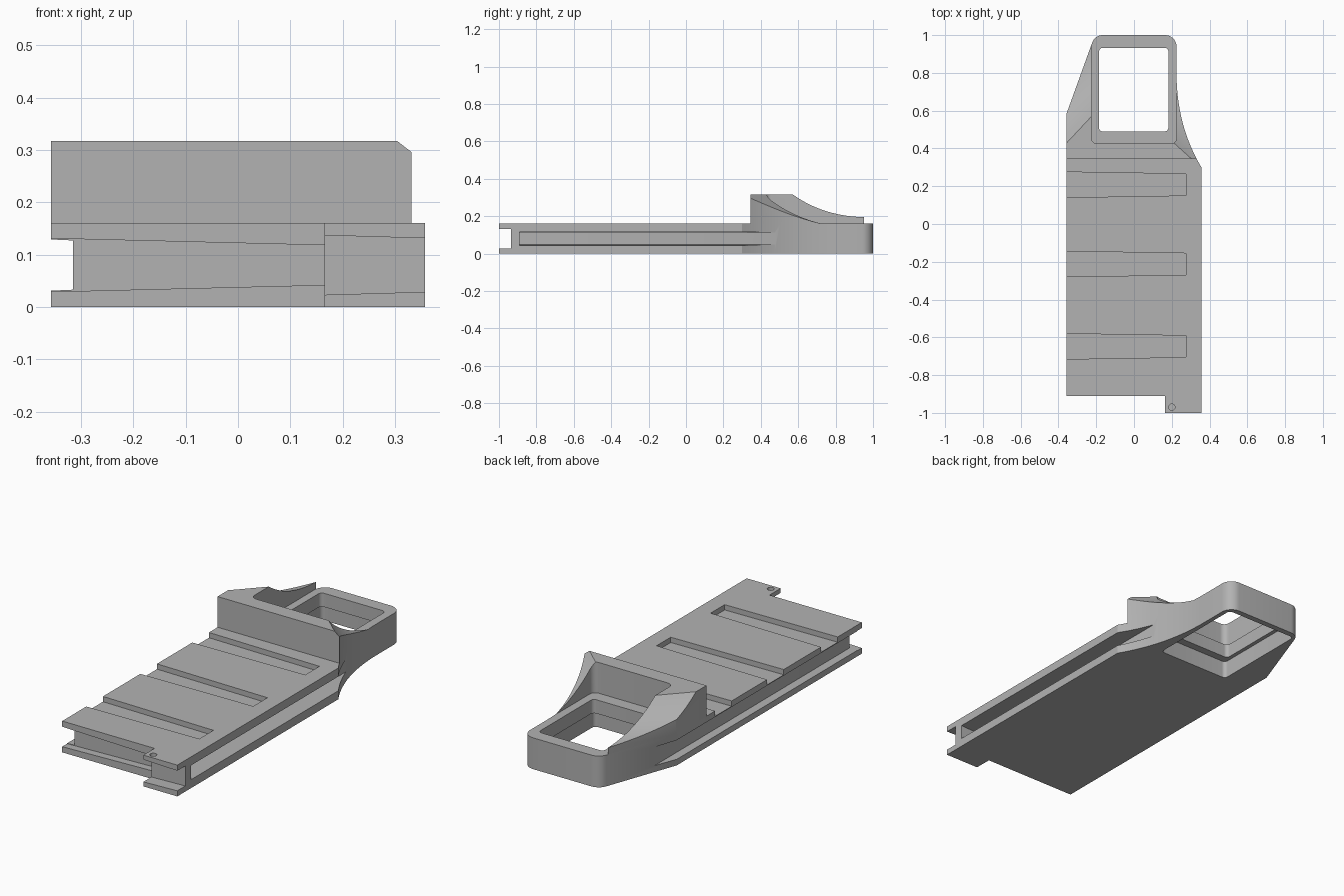
import bpy, bmesh, math

cube = bpy.data.objects.get("Cube")
if cube:
    bpy.data.objects.remove(cube)

grey = bpy.data.materials.new("plain grey")
grey.use_nodes = True
grey.diffuse_color = (0.45, 0.45, 0.45, 1)
grey.node_tree.nodes["Principled BSDF"].inputs["Base Color"].default_value = (0.45, 0.45, 0.45, 1)


def loft(name, ring_a, ring_b):
    """Closed solid between two matching rings of points."""
    bm = bmesh.new()
    a = [bm.verts.new(p) for p in ring_a]
    b = [bm.verts.new(p) for p in ring_b]
    bm.faces.new(a)
    bm.faces.new(b)
    for i in range(len(a)):
        j = (i + 1) % len(a)
        bm.faces.new((a[i], a[j], b[j], b[i]))
    bmesh.ops.recalc_face_normals(bm, faces=bm.faces)
    mesh = bpy.data.meshes.new(name)
    bm.to_mesh(mesh)
    bm.free()
    mesh.materials.append(grey)
    ob = bpy.data.objects.new(name, mesh)
    bpy.context.collection.objects.link(ob)
    return ob


def prism(name, outline, z0, z1):
    return loft(name, [(x, y, z0) for x, y in outline], [(x, y, z1) for x, y in outline])


def rect(a0, a1, b0, b1):
    return [(a0, b0), (a1, b0), (a1, b1), (a0, b1)]


def along_x(name, x0, ring0, x1, ring1):
    return loft(name, [(x0, y, z) for y, z in ring0], [(x1, y, z) for y, z in ring1])


def arc(cx, cy, r, start, end, n=8):
    angles = [math.radians(start + (end - start) * i / n) for i in range(n + 1)]
    return [(cx + r * math.cos(t), cy + r * math.sin(t)) for t in angles]


def rounded_rect(x0, x1, y0, y1, r):
    return (arc(x1 - r, y1 - r, r, 0, 90) + arc(x0 + r, y1 - r, r, 90, 180)
            + arc(x0 + r, y0 + r, r, 180, 270) + arc(x1 - r, y0 + r, r, 270, 360))


def bezier(p, c, q, n=16):
    ts = [i / n for i in range(n + 1)]
    return [tuple((1 - t) ** 2 * p[k] + 2 * t * (1 - t) * c[k] + t * t * q[k] for k in (0, 1))
            for t in ts]


def cut(target, cutters):
    """Subtract the cutters, then remove them."""
    bpy.context.view_layer.objects.active = target
    for c in cutters:
        c.hide_render = True
        m = target.modifiers.new("cut", 'BOOLEAN')
        m.operation, m.solver, m.object = 'DIFFERENCE', 'EXACT', c
        bpy.ops.object.modifier_apply(modifier=m.name)
        bpy.data.objects.remove(c)


# Plan outline: stepped front, swept right side, rounded back, slanted left side
outline = ([(-0.357, -0.91), (0.165, -0.91), (0.165, -1), (0.357, -1)]
           + bezier((0.357, 0.3), (0.225, 0.52), (0.225, 0.8))
           + arc(0.165, 0.94, 0.06, 0, 90) + arc(-0.165, 0.94, 0.06, 90, 160)
           + [(-0.357, 0.585)])

# Base plate with the back frame
base = prism("base_plate", outline, 0, 0.16)
base_cuts = [
    along_x("front_groove", -0.4, rect(-1.1, -0.87, 0.028, 0.132),
            0.165, rect(-1.1, -0.87, 0.042, 0.118)),
    along_x("tab_groove", 0.16, rect(-1.1, -0.935, 0.023, 0.137),
            0.4, rect(-1.1, -0.935, 0.03, 0.13)),
    along_x("right_groove", 0.275, rect(-0.89, 0.6, 0.05, 0.113),
            0.4, rect(-0.89, 0.6, 0.04, 0.118)),
    along_x("left_groove", -0.4, rect(-1.1, 0.8, 0.029, 0.131),
            -0.315, rect(-1.1, 0.8, 0.033, 0.127)),
    prism("frame_opening", rounded_rect(-0.185, 0.182, 0.49, 0.933, 0.02), -0.1, 0.3),
    prism("frame_underside", rounded_rect(-0.205, 0.202, 0.45, 0.97, 0.02), -0.1, 0.09),
    prism("tab_hole", arc(0.2, -0.97, 0.017, 0, 345, 23), 0.1, 0.2),
]
# Three tapered slots across the top
for y in (0.208, -0.212, -0.648):
    base_cuts.append(along_x("slot", -0.4, rect(y - 0.068, y + 0.068, 0.133, 0.2),
                             0.275, rect(y - 0.057, y + 0.057, 0.133, 0.2)))
cut(base, base_cuts)


def sweep_cutter(name, curve, x0, x1, pivot, shear):
    """Removes everything above a curved side profile, skewed along x."""
    ring = curve + [(1.3, curve[-1][1]), (1.3, 0.5), (curve[0][0], 0.5)]
    shifted = [[(y + shear * (x - pivot), z) for y, z in ring] for x in (x0, x1)]
    return along_x(name, x0, shifted[0], x1, shifted[1])


# Raised back block, hollowed over the frame and swept down at both sides
block = prism("raised_block", outline, 0.16, 0.317)
cut(block, [
    prism("front_trim", rect(-1, 1, -2, 0.345), 0, 1),
    prism("frame_clearance", rounded_rect(-0.225, 0.225, 0.425, 1.2, 0.03), 0, 1),
    sweep_cutter("left_sweep", bezier((0.57, 0.317), (0.74, 0.195), (0.97, 0.195)),
                 -0.5, -0.1, -0.225, 1.07),
    sweep_cutter("right_sweep", bezier((0.43, 0.317), (0.56, 0.2), (0.76, 0.155)),
                 0.19, 0.5, 0.21, -0.9),
])

# Smooth the curved walls, keep the edges crisp
for ob in (base, block):
    bpy.ops.object.select_all(action='DESELECT')
    ob.select_set(True)
    bpy.context.view_layer.objects.active = ob
    bpy.ops.object.shade_smooth_by_angle(angle=math.radians(25))
